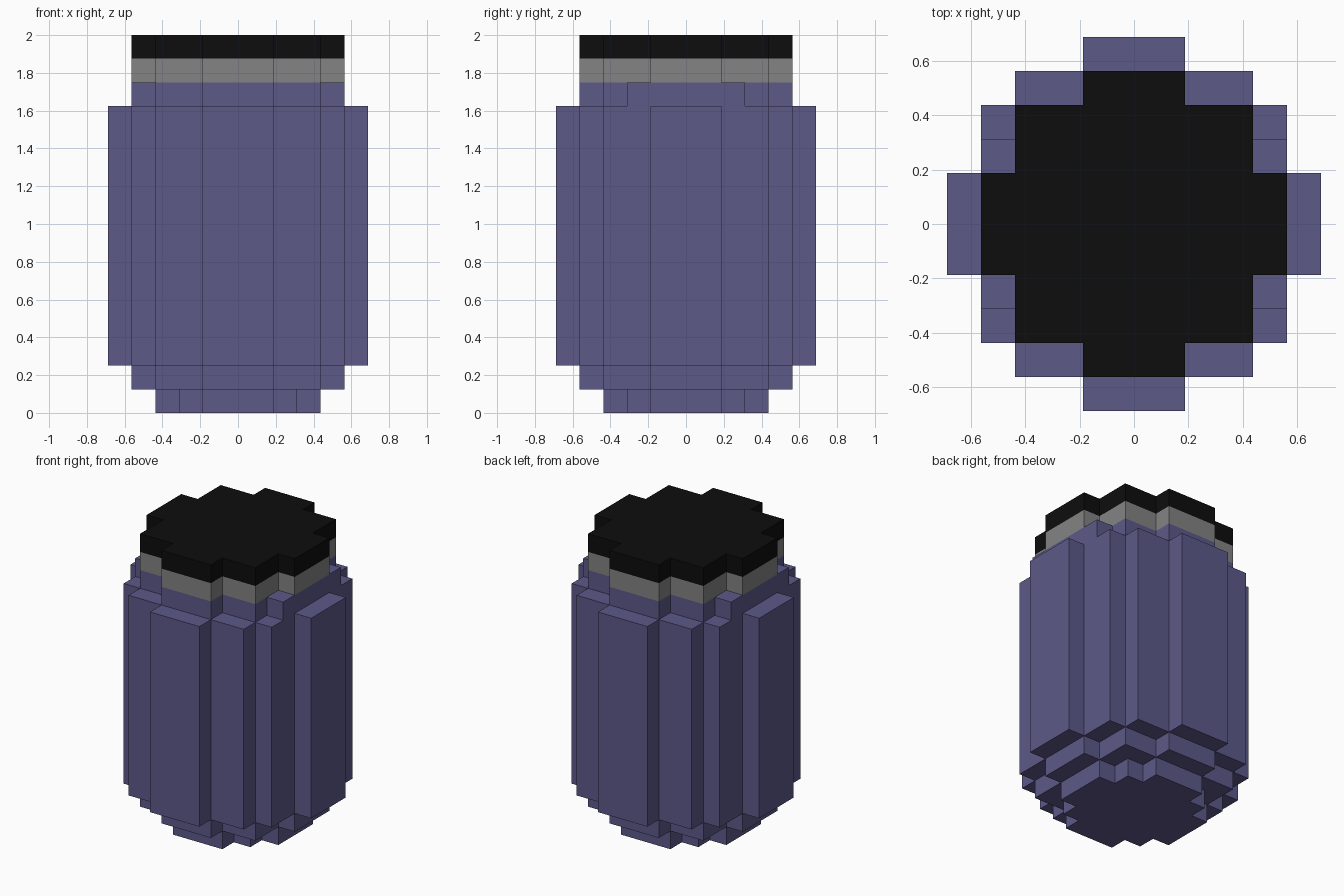
import bpy
import bmesh

cube = bpy.data.objects.get("Cube")
if cube:
    bpy.data.objects.remove(cube, do_unlink=True)

U = 0.125  # size of one block


def material(name, rgb):
    mat = bpy.data.materials.new(name)
    mat.use_nodes = True
    mat.diffuse_color = (*rgb, 1)
    bsdf = next(n for n in mat.node_tree.nodes if n.type == 'BSDF_PRINCIPLED')
    bsdf.inputs["Base Color"].default_value = (*rgb, 1)
    return mat


purple = material("muted purple", (0.109, 0.100, 0.250))
grey = material("mid grey", (0.231, 0.227, 0.227))
black = material("near black", (0.004, 0.004, 0.004))


def outline(steps):
    """Stepped round outline from the corners of one quadrant, in blocks."""
    quad = [steps[0]]
    for (_, y0), (x1, y1) in zip(steps, steps[1:]):
        quad += [(x1, y0), (x1, y1)]
    points = []
    for sx, sy in ((1, 1), (-1, 1), (-1, -1), (1, -1)):
        part = [(x * sx, y * sy) for x, y in quad]
        points += part if sx * sy > 0 else part[::-1]
    return points


def layer(name, steps, z0, z1, mat, bottom=False, top=False):
    """Stepped prism; ends covered by a neighbouring layer stay open."""
    bm = bmesh.new()
    pts = outline(steps)
    low, high = ([bm.verts.new((x * U, y * U, z * U)) for x, y in pts]
                 for z in (z0, z1))
    for i in range(len(pts)):
        j = (i + 1) % len(pts)
        bm.faces.new((low[i], low[j], high[j], high[i]))
    if bottom:
        bm.faces.new(low[::-1])
    if top:
        bm.faces.new(high)
    mesh = bpy.data.meshes.new(name)
    bm.to_mesh(mesh)
    bm.free()
    mesh.materials.append(mat)
    obj = bpy.data.objects.new(name, mesh)
    bpy.context.collection.objects.link(obj)
    return obj


foot = [(3.5, 1.5), (2.5, 2.5), (1.5, 3.5)]
neck = [(4.5, 1.5), (3.5, 3.5), (1.5, 4.5)]
shoulder = [(4.5, 2.5), (3.5, 3.5), (1.5, 4.5)]  # wider at the sides
body = [(5.5, 1.5), (4.5, 3.5), (3.5, 4.5), (1.5, 5.5)]

# Jar, from the ground up
layer("foot", foot, 0, 1, purple, bottom=True)
layer("base", neck, 1, 2, purple, bottom=True)
layer("body", body, 2, 13, purple, bottom=True, top=True)
layer("shoulder", shoulder, 13, 14, purple, top=True)

# Collar and lid
layer("collar", neck, 14, 15, grey)
layer("lid", neck, 15, 16, black, top=True)
